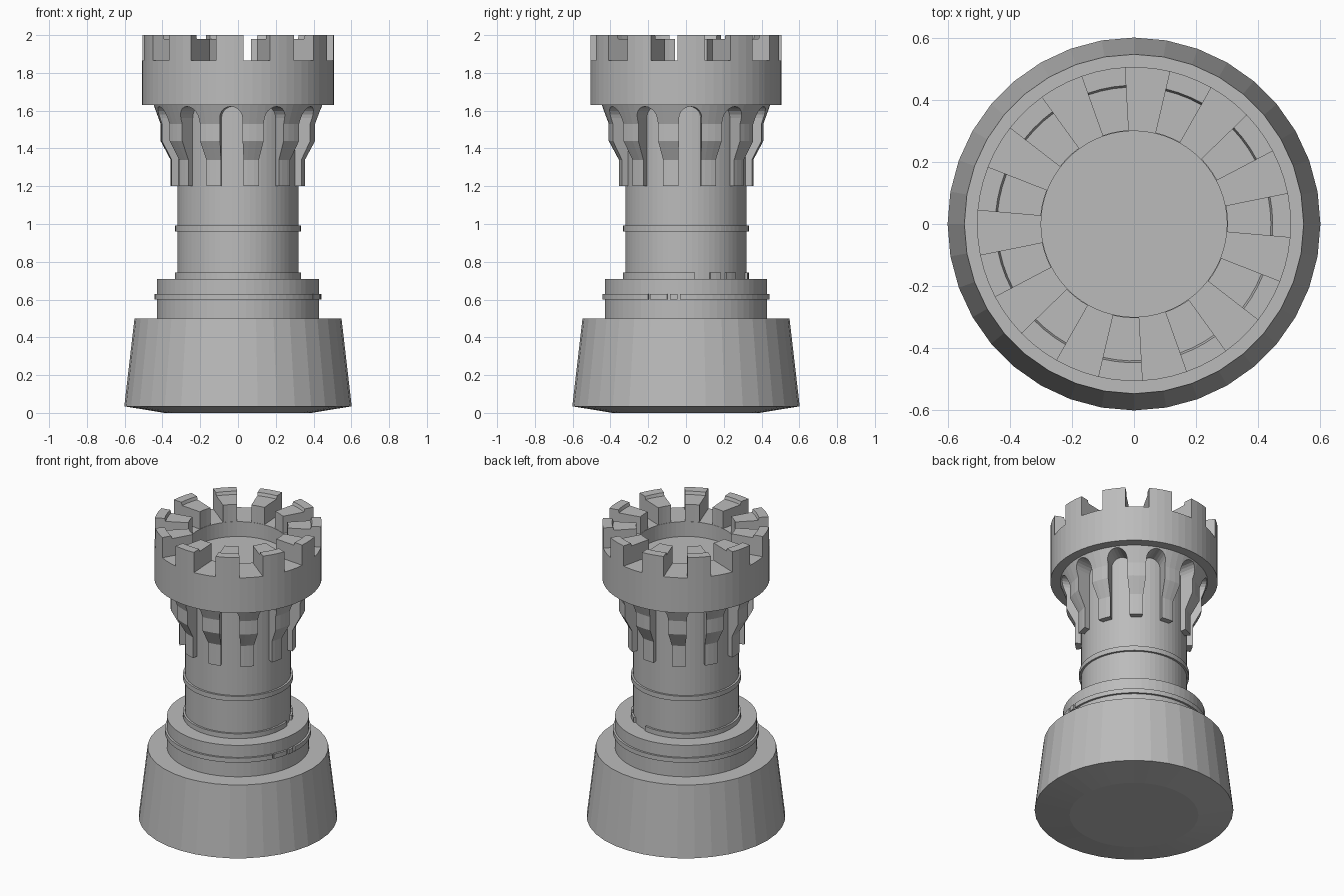
import bpy, bmesh
from math import radians, sin, cos, pi

old = bpy.data.objects.get("Cube")
if old:
    bpy.data.objects.remove(old, do_unlink=True)

stone = bpy.data.materials.new("stone grey")
stone.use_nodes = True
GREY = (0.5, 0.5, 0.5, 1)
stone.diffuse_color = GREY
stone.node_tree.nodes["Principled BSDF"].inputs["Base Color"].default_value = GREY

COUNT = 11            # merlons, arches and corbels around the crown
STEP = 360 / COUNT
PHASE = 265           # direction of the front merlon and arch


def finish(name, bm):
    bmesh.ops.remove_doubles(bm, verts=bm.verts, dist=0.0001)
    bmesh.ops.recalc_face_normals(bm, faces=bm.faces)
    mesh = bpy.data.meshes.new(name)
    bm.to_mesh(mesh)
    bm.free()
    obj = bpy.data.objects.new(name, mesh)
    bpy.context.collection.objects.link(obj)
    mesh.materials.append(stone)
    return obj


def sweep(bm, profile, start, end, steps):
    """Turn a closed (radius, height) outline around z; cap partial turns."""
    full = end - start >= 360
    rings = []
    for i in range(steps if full else steps + 1):
        a = radians(start + (end - start) * i / steps)
        rings.append([bm.verts.new((r * cos(a), r * sin(a), z)) for r, z in profile])
    pairs = list(zip(rings, rings[1:]))
    if full:
        pairs.append((rings[-1], rings[0]))
    n = len(profile)
    for a, b in pairs:
        for j in range(n):
            k = (j + 1) % n
            if profile[j][0] == 0 and profile[k][0] == 0:
                continue
            quad = [a[j], a[k], b[k], b[j]]
            if profile[j][0] == 0:
                quad = quad[:3]
            elif profile[k][0] == 0:
                quad = [a[j], a[k], b[j]]
            bm.faces.new(quad)
    if not full:
        bm.faces.new(rings[0])
        bm.faces.new(rings[-1])


def turned(name, profile, spans=((0, 360),), sides=64):
    bm = bmesh.new()
    for s, e in spans:
        sweep(bm, profile, s, e, max(2, round(sides * (e - s) / 360)))
    return finish(name, bm)


def band(r0, r1, z0, z1):
    return [(r0, z0), (r1, z0), (r1, z1), (r0, z1)]


# Base, plinth and shaft
turned("base", [(0, 0), (0.39, 0), (0.602, 0.035), (0.548, 0.5), (0, 0.5)], sides=36)
turned("plinth", band(0, 0.43, 0.5, 0.71))
turned("shaft", band(0, 0.32, 0.71, 1.64))

# Raised bands, two of them broken by gaps
turned("plinth_band", band(0.42, 0.443, 0.6, 0.63),
       [(-4, 333), (334.5, 347), (349, 354)])
turned("shaft_foot_band", band(0.31, 0.333, 0.71, 0.742),
       [(77, 368), (23, 34), (40, 53)])
turned("shaft_middle_band", band(0.31, 0.333, 0.96, 0.992))

# Corbel ring, cut into brackets by round-topped arches
corbels = turned("corbels", [(0.31, 1.2), (0.357, 1.2), (0.357, 1.34), (0.41, 1.44),
                             (0.41, 1.53), (0.447, 1.632), (0.31, 1.632)], sides=66)
bm = bmesh.new()
HALF, SPRING = 0.06, 1.562
outline = [(-HALF, 1.1), (HALF, 1.1)]
outline += [(HALF * cos(pi * i / 10), SPRING + HALF * sin(pi * i / 10)) for i in range(11)]
for n in range(COUNT):
    a = radians(PHASE + n * STEP)
    near, far = [[bm.verts.new((r * cos(a) - t * sin(a), r * sin(a) + t * cos(a), z))
                  for t, z in outline] for r in (0.305, 0.6)]
    bm.faces.new(near)
    bm.faces.new(far)
    for j in range(len(outline)):
        k = (j + 1) % len(outline)
        bm.faces.new((near[j], near[k], far[k], far[j]))
cutter = finish("arch_cutter", bm)
cutter.hide_render = True
cutter.hide_viewport = True
cutter.display_type = 'WIRE'
cut = corbels.modifiers.new("arches", 'BOOLEAN')
cut.operation = 'DIFFERENCE'
cut.solver = 'EXACT'
cut.object = cutter

# Crown with a sunken floor
first = PHASE - STEP / 4
turned("crown", [(0, 1.63), (0.507, 1.63), (0.507, 1.865), (0.3, 1.865),
                 (0.3, 1.766), (0, 1.766)], [(first, first + 360)], sides=66)

# Merlons with a raised outer lip
turned("merlons", [(0.302, 1.865), (0.507, 1.865), (0.507, 2), (0.448, 2),
                   (0.442, 1.98), (0.302, 1.98)],
       [(first + n * STEP, first + (n + 0.5) * STEP) for n in range(COUNT)], sides=66)
